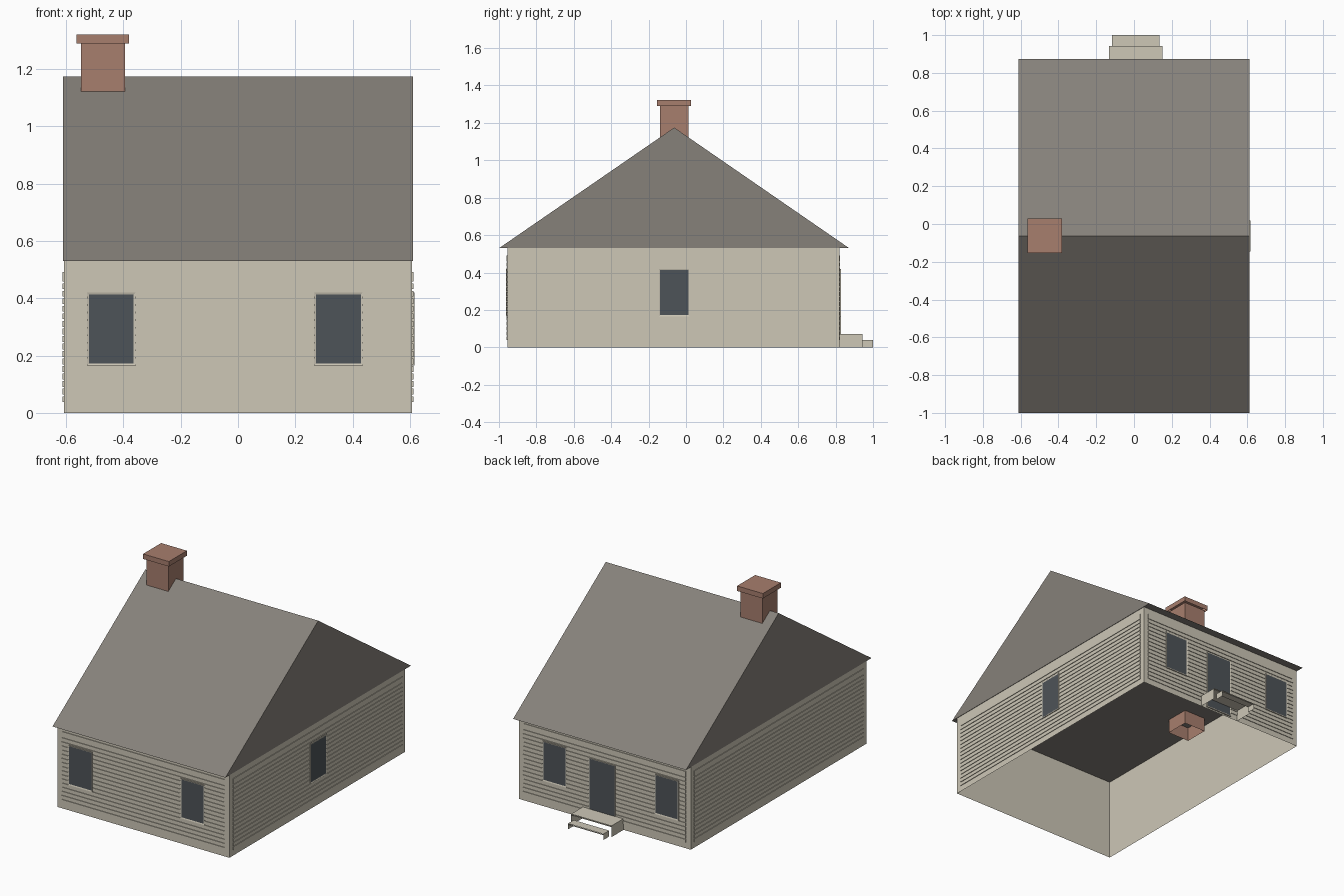
import bpy, bmesh
from mathutils import Vector

cube = bpy.data.objects.get("Cube")
if cube:
    bpy.data.objects.remove(cube)


def material(name, rgb):
    m = bpy.data.materials.new(name)
    m.use_nodes = True
    m.diffuse_color = (*rgb, 1)
    m.node_tree.nodes["Principled BSDF"].inputs["Base Color"].default_value = (*rgb, 1)
    return m


CREAM = material("cream_paint", (0.61, 0.57, 0.47))
SHINGLE = material("grey_shingle", (0.24, 0.22, 0.195))
BRICK = material("red_brick", (0.39, 0.21, 0.155))
GLASS = material("dark_glass", (0.076, 0.087, 0.098))

# Main dimensions
HALF_X, FRONT_Y, BACK_Y, EAVE_Z = 0.608, -0.955, 0.82, 0.53
RIDGE_Y, RIDGE_Z = -0.063, 1.175


def finish(name, bm, *mats):
    mesh = bpy.data.meshes.new(name)
    bm.to_mesh(mesh)
    bm.free()
    for m in mats:
        mesh.materials.append(m)
    obj = bpy.data.objects.new(name, mesh)
    bpy.context.collection.objects.link(obj)
    return obj


def add_box(bm, low, high, open_sides=()):
    """Add a box between two corners, leaving out faces with the given normals."""
    low, high = Vector(low), Vector(high)
    verts = bmesh.ops.create_cube(bm, size=1)["verts"]
    for v in verts:
        v.co = Vector([(low[i] + high[i]) / 2 + v.co[i] * (high[i] - low[i]) for i in range(3)])
    faces = list({f for v in verts for f in v.link_faces})
    bm.normal_update()
    drop = [f for f in faces if any(f.normal.dot(Vector(s)) > 0.9 for s in open_sides)]
    bmesh.ops.delete(bm, geom=drop, context="FACES_ONLY")


UP, DOWN, FORE, AFT = (0, 0, 1), (0, 0, -1), (0, -1, 0), (0, 1, 0)

# Outward direction and plane distance of each wall
WALLS = {
    "front": (Vector((0, -1, 0)), -FRONT_Y),
    "back": (Vector((0, 1, 0)), BACK_Y),
    "left": (Vector((1, 0, 0)), HALF_X),
    "right": (Vector((-1, 0, 0)), HALF_X),
}


def wall_box(bm, side, u0, u1, z0, z1, depth):
    """Box standing out from a wall; u runs along x or y."""
    n, dist = WALLS[side]
    along = Vector((abs(n.y), abs(n.x), 0))
    a = n * dist + along * u0 + Vector((0, 0, z0))
    b = n * (dist + depth) + along * u1 + Vector((0, 0, z1))
    add_box(bm, [min(p) for p in zip(a, b)], [max(p) for p in zip(a, b)], (-n,))


# Wall shell, open above and below
bm = bmesh.new()
add_box(bm, (-HALF_X, FRONT_Y, 0), (HALF_X, BACK_Y, EAVE_Z), (UP, DOWN))
finish("walls", bm, CREAM)

# Horizontal siding boards with narrow gaps
gaps = [0.061 + 0.0263 * i for i in range(16)]
edges = [0.035] + gaps + [0.495]
for side, (n, dist) in WALLS.items():
    u0, u1 = (-0.575, 0.575) if n.y else (FRONT_Y + 0.035, BACK_Y - 0.033)
    bm = bmesh.new()
    for z0, z1 in zip(edges, edges[1:]):
        wall_box(bm, side, u0, u1, z0 + 0.003, z1 - 0.003, 0.004)
    finish(side + "_siding", bm, CREAM)


def opening(name, side, centre, width, z0, z1):
    """Framed panel with an inset dark pane."""
    rim = 0.01
    bm = bmesh.new()
    half = width / 2 + rim
    wall_box(bm, side, centre - half, centre + half, z0 - rim, z1 + rim, 0.008)
    bm.normal_update()
    n = WALLS[side][0]
    pane = max(bm.faces, key=lambda f: f.normal.dot(n))
    bmesh.ops.inset_region(bm, faces=[pane], thickness=rim, depth=0)
    pane.material_index = 1
    bmesh.ops.translate(bm, verts=pane.verts, vec=-n * 0.002)
    finish(name, bm, CREAM, GLASS)


# Windows and back door
for side in ("front", "back"):
    for label, x in (("right", -0.442), ("left", 0.351)):
        opening(f"{side}_{label}_window", side, x, 0.15, 0.175, 0.41)
opening("side_window", "left", RIDGE_Y, 0.145, 0.175, 0.41)
opening("back_door", "back", 0.016, 0.17, 0.02, 0.39)

# Gabled roof, closed by a flat ceiling
bm = bmesh.new()
profile = [(-1.0, EAVE_Z), (0.873, EAVE_Z), (RIDGE_Y, RIDGE_Z)]
gable = bm.faces.new([bm.verts.new((-HALF_X - 0.003, y, z)) for y, z in profile])
ext = bmesh.ops.extrude_face_region(bm, geom=[gable], use_keep_orig=True)
bmesh.ops.translate(bm, vec=(2 * HALF_X + 0.006, 0, 0),
                    verts=[v for v in ext["geom"] if isinstance(v, bmesh.types.BMVert)])
bmesh.ops.recalc_face_normals(bm, faces=bm.faces)
finish("roof", bm, SHINGLE)

# Chimney stack and overhanging cap
for name, half, z0, z1, gone in (("chimney_stack", 0.077, 0.44, 1.29, (UP, DOWN)),
                                 ("chimney_cap", 0.091, 1.29, 1.322, (DOWN,))):
    bm = bmesh.new()
    x, y = -0.472, RIDGE_Y
    add_box(bm, (x - half, y - half, z0), (x + half, y + half, z1), gone)
    finish(name, bm, BRICK)

# Back steps: treads on side panels, without risers
for name, x0, x1, y0, y1, z in (("upper_step", -0.133, 0.152, BACK_Y, 0.943, 0.072),
                                ("lower_step", -0.117, 0.134, 0.943, 1.0, 0.038)):
    bm = bmesh.new()
    add_box(bm, (x0, y0, 0), (x1, y1, z), (DOWN, FORE, AFT))
    add_box(bm, (x0, y0, z - 0.008), (x1, y1, z - 0.001), (UP, DOWN, FORE))
    finish(name, bm, CREAM)
